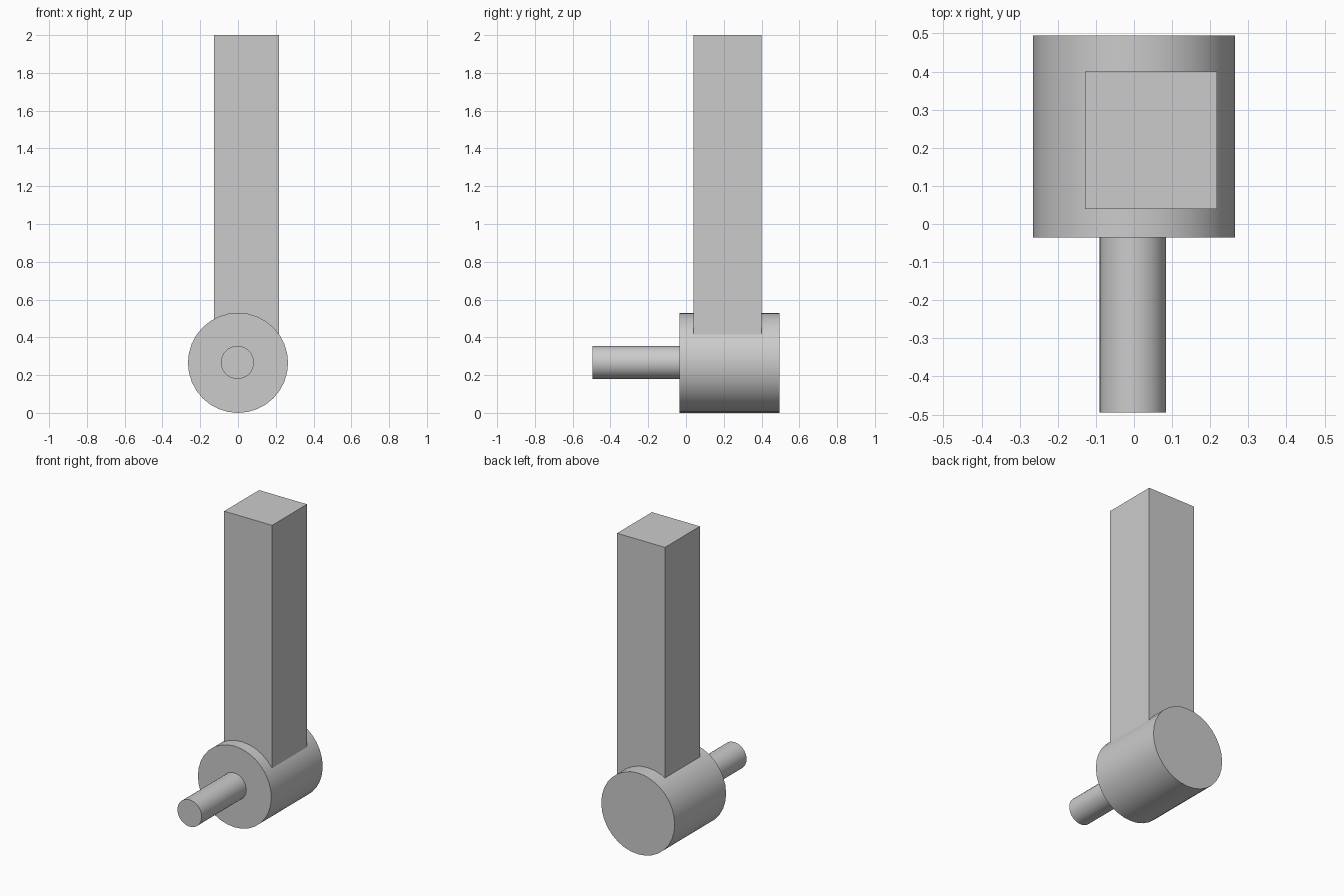
import bpy
from math import radians

cube = bpy.data.objects.get("Cube")
if cube:
    bpy.data.objects.remove(cube, do_unlink=True)

# Single plain grey finish
GREY = (0.6, 0.6, 0.6, 1)
grey = bpy.data.materials.new("plain grey")
grey.use_nodes = True
grey.diffuse_color = GREY
grey.node_tree.nodes["Principled BSDF"].inputs["Base Color"].default_value = GREY


def finish(name):
    ob = bpy.context.object
    ob.name = name
    ob.data.materials.append(grey)
    return ob


def rod(name, radius, x, z, y0, y1, sides):
    """Smooth cylinder lying along y."""
    bpy.ops.mesh.primitive_cylinder_add(
        vertices=sides, radius=radius, depth=y1 - y0,
        location=(x, (y0 + y1) / 2, z), rotation=(radians(90), 0, 0))
    bpy.ops.object.shade_smooth_by_angle(angle=radians(30))
    return finish(name)


def block(name, low, high):
    """Flat-sided box between two corners."""
    bpy.ops.mesh.primitive_cube_add(
        size=1, location=[(a + b) / 2 for a, b in zip(low, high)])
    ob = finish(name)
    ob.scale = [b - a for a, b in zip(low, high)]
    return ob


# Drum, thin shaft out of its front, and upright post on top
rod("drum", 0.265, 0, 0.265, -0.035, 0.495, 32)
rod("shaft", 0.0875, -0.003, 0.267, -0.495, -0.03, 32)
block("post", (-0.128, 0.04, 0.41), (0.218, 0.4, 2))
